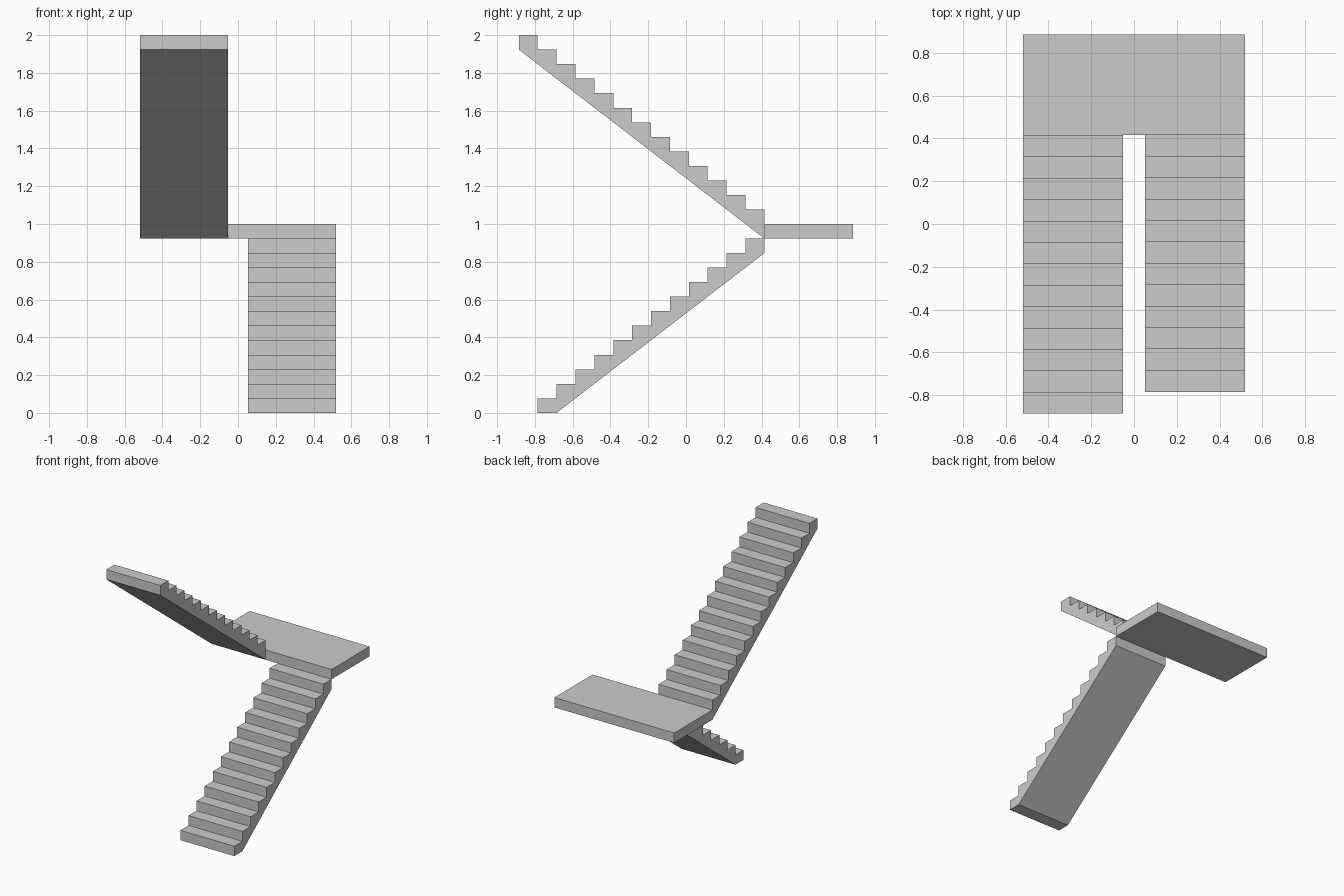
import bpy
import bmesh

cube = bpy.data.objects.get("Cube")
if cube:
    bpy.data.objects.remove(cube, do_unlink=True)

RISE = 1 / 13
TREAD = 0.1
INNER, OUTER = 0.052, 0.518
EDGE, BACK = 0.415, 0.885

grey = bpy.data.materials.new("concrete grey")
grey.use_nodes = True
colour = (0.6, 0.6, 0.6, 1)
grey.diffuse_color = colour
grey.node_tree.nodes["Principled BSDF"].inputs["Base Color"].default_value = colour


def extrude_profile(name, profile, x0, x1):
    """Extrude a closed (y, z) outline from x0 to x1."""
    bm = bmesh.new()
    face = bm.faces.new([bm.verts.new((x0, y, z)) for y, z in profile])
    result = bmesh.ops.extrude_face_region(bm, geom=[face])
    verts = [v for v in result["geom"] if isinstance(v, bmesh.types.BMVert)]
    bmesh.ops.translate(bm, vec=(x1 - x0, 0, 0), verts=verts)
    bmesh.ops.recalc_face_normals(bm, faces=bm.faces)
    mesh = bpy.data.meshes.new(name)
    bm.to_mesh(mesh)
    bm.free()
    mesh.materials.append(grey)
    obj = bpy.data.objects.new(name, mesh)
    bpy.context.collection.objects.link(obj)
    return obj


def steps(y, z, direction, count):
    """Sawtooth outline climbing from (y, z)."""
    points = [(y, z)]
    for i in range(count):
        top = z + (i + 1) * RISE
        points.append((y + direction * i * TREAD, top))
        points.append((y + direction * (i + 1) * TREAD, top))
    return points


# Lower flight, climbing to the back, with a flat foot on the floor
start = EDGE - 12 * TREAD
lower = steps(start, 0, 1, 12) + [(EDGE, 11 * RISE), (start + TREAD, 0)]
extrude_profile("lower_flight", lower, INNER, OUTER)

# Landing slab joining both flights
slab = [(EDGE, 1 - RISE), (BACK, 1 - RISE), (BACK, 1), (EDGE, 1)]
extrude_profile("landing", slab, -OUTER, OUTER)

# Upper flight, climbing to the front, with a sloping underside
upper = steps(EDGE, 1, -1, 13) + [(EDGE - 13 * TREAD, 2 - RISE), (EDGE, 1 - RISE)]
extrude_profile("upper_flight", upper, -OUTER, -INNER)
